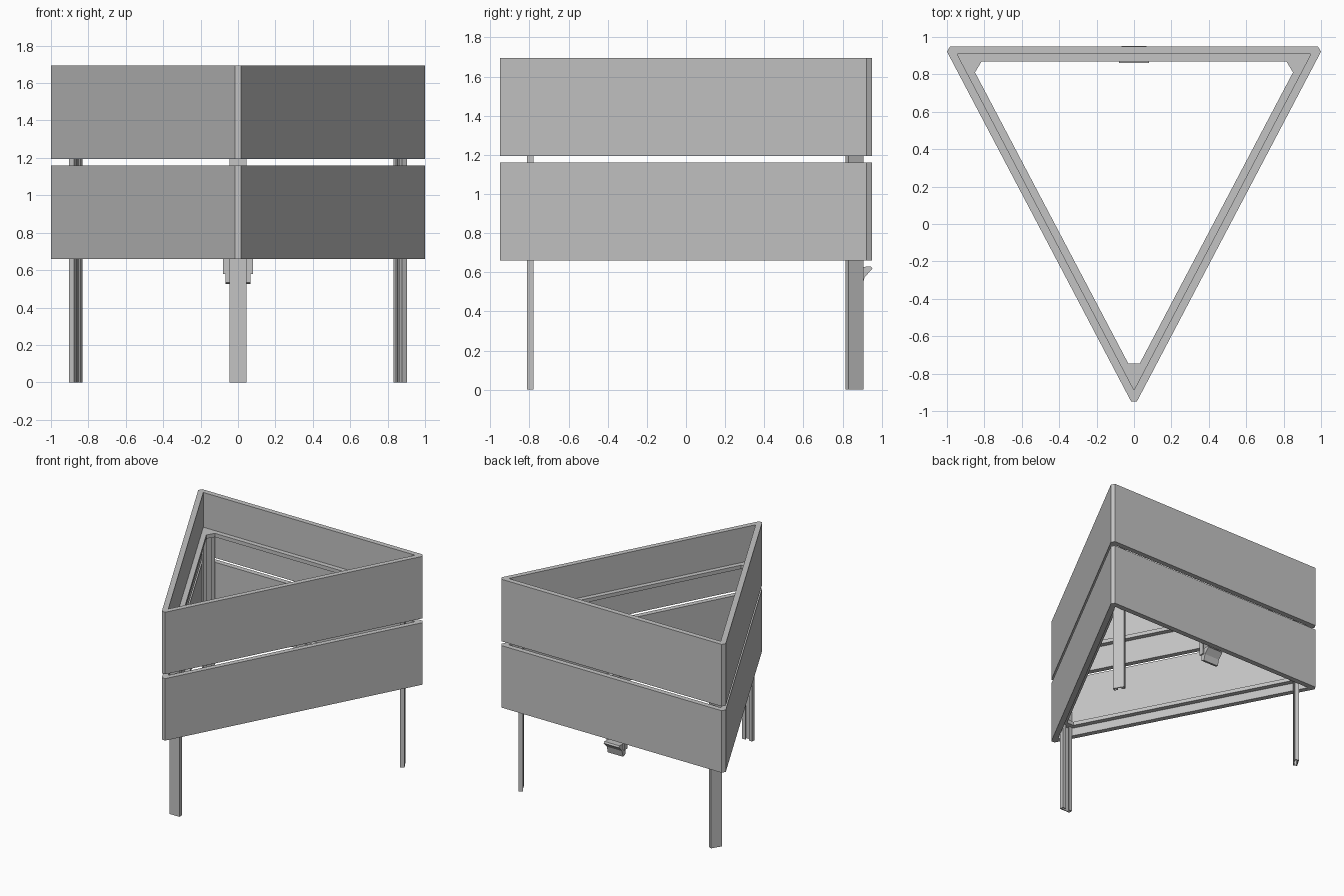
import bpy
from math import hypot
from mathutils import Vector

if "Cube" in bpy.data.objects:
    bpy.data.objects.remove(bpy.data.objects["Cube"])

grey = bpy.data.materials.new("plain grey")
grey.use_nodes = True
colour = (0.55, 0.55, 0.55, 1)
grey.diffuse_color = colour
grey.node_tree.nodes["Principled BSDF"].inputs["Base Color"].default_value = colour

# Sharp corners of the triangular plan, and its inscribed centre
CORNERS = [Vector((0, -0.978)), Vector((1.015, 0.95)), Vector((-1.015, 0.95))]
SIDES = [(CORNERS[(i + 1) % 3] - CORNERS[(i + 2) % 3]).length for i in range(3)]
CENTRE = sum((c * s for c, s in zip(CORNERS, SIDES)), Vector((0, 0))) / sum(SIDES)
RADIUS = 0.95 - CENTRE.y


def make(name, verts, faces):
    mesh = bpy.data.meshes.new(name)
    mesh.from_pydata(verts, [], faces)
    mesh.materials.append(grey)
    obj = bpy.data.objects.new(name, mesh)
    bpy.context.collection.objects.link(obj)
    return obj


def prism(name, loop, place, lo, hi):
    """Extrude a closed 2D loop between lo and hi; place maps it to 3D."""
    n = len(loop)
    verts = [place(p, h) for h in (lo, hi) for p in loop]
    faces = [(i, (i + 1) % n, n + (i + 1) % n, n + i) for i in range(n)]
    faces += [tuple(reversed(range(n))), tuple(range(n, 2 * n))]
    obj = make(name, verts, faces)
    fix_normals(obj)
    return obj


def fix_normals(obj):
    import bmesh
    bm = bmesh.new()
    bm.from_mesh(obj.data)
    bmesh.ops.recalc_face_normals(bm, faces=bm.faces)
    bm.to_mesh(obj.data)
    bm.free()


def plan(offset, chop):
    """Triangle moved inward by offset, with each corner cut off."""
    pts = [CENTRE + (c - CENTRE) * (1 - offset / RADIUS) for c in CORNERS]
    loop = []
    for i, p in enumerate(pts):
        for q in (pts[i - 1], pts[(i + 1) % 3]):
            loop.append(p + (q - p).normalized() * chop)
    return loop


def ring(name, outer, inner, z0, z1):
    n = len(outer)
    verts = [(p.x, p.y, z) for z in (z0, z1) for loop in (outer, inner) for p in loop]
    faces = []
    for i in range(n):
        j = (i + 1) % n
        for a, b in ((0, n), (n, 3 * n), (3 * n, 2 * n), (2 * n, 0)):
            faces.append((a + i, a + j, b + j, b + i))
    fix_normals(make(name, verts, faces))


# Two stacked wall bands, each with an inner support rail
for level, base, rail in (("lower", 0.66, 0.725), ("upper", 1.195, 1.385)):
    ring(level + "_wall", plan(0, 0.032), plan(0.042, 0.001), base, base + 0.5)
    ring(level + "_rail", plan(0.041, 0.001), plan(0.081, 0.066), rail, rail + 0.03)

# Legs: channel sections opening toward the middle
half = [(0.045, -0.016), (0.045, 0.016), (0.016, 0.016), (0.016, 0.009),
        (0.037, 0.009), (0.037, -0.008)]
channel = half + [(-u, v) for u, v in reversed(half)]
for name, corner, reach in zip(("front_leg", "back_left_leg", "back_right_leg"),
                               CORNERS, (0.183, 0.172, 0.172)):
    inward = (CENTRE - corner).normalized()
    across = Vector((inward.y, -inward.x))
    mid = corner + inward * reach

    def place(p, h):
        q = mid + across * p[0] + inward * p[1]
        return (q.x, q.y, h)
    prism(name, channel, place, 0, 1.4)


def along_x(p, h):
    return (h, p[0], p[1])


def box_profile(y0, y1, z0, z1):
    return [(y0, z0), (y1, z0), (y1, z1), (y0, z1)]


# Pull handle under the back wall: flared lip, side ears, mounting plate
lip = [(0.87, 0.535), (0.9, 0.525), (0.912, 0.575), (0.953, 0.618),
       (0.945, 0.63), (0.87, 0.625)]
prism("handle_lip", lip, along_x, -0.068, 0.068)
prism("handle_plate", box_profile(0.862, 0.87, 0.62, 0.74), along_x, -0.08, 0.08)
for side, x in (("left", 0.074), ("right", -0.074)):
    prism(side + "_handle_ear", box_profile(0.862, 0.9, 0.58, 0.7),
          along_x, x - 0.006, x + 0.006)
